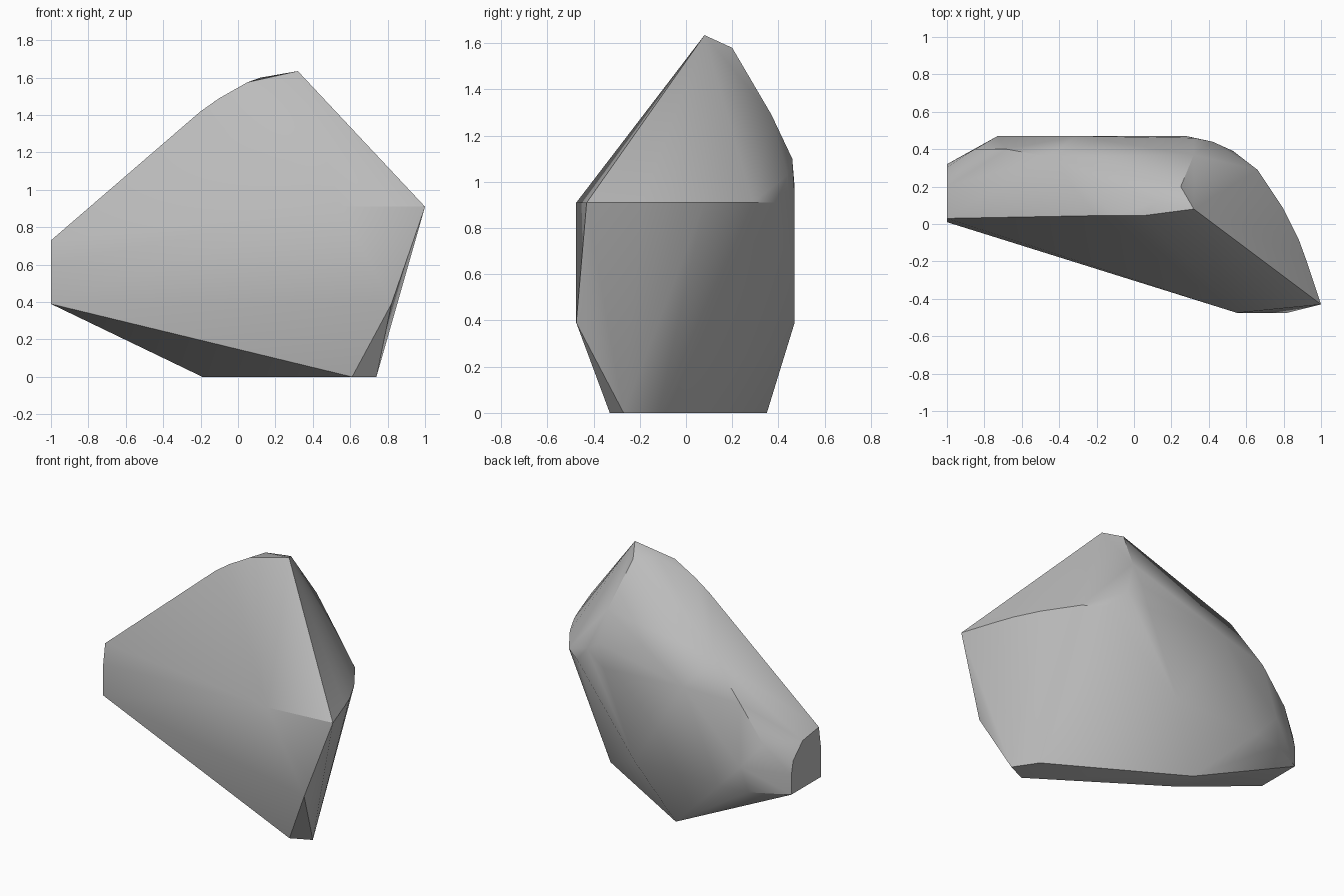
import bpy
import bmesh
from math import radians

default_cube = bpy.data.objects.get("Cube")
if default_cube:
    bpy.data.objects.remove(default_cube, do_unlink=True)


def make_material(name, colour):
    material = bpy.data.materials.new(name)
    material.use_nodes = True
    material.diffuse_color = colour
    shader = material.node_tree.nodes["Principled BSDF"]
    shader.inputs["Base Color"].default_value = colour
    shader.inputs["Roughness"].default_value = 1.0
    return material


def at_height(z, outline):
    """Corners of a level outline."""
    return [(x, y, z) for x, y in outline]


def at_side(x, outline):
    """Corners of an outline on a plane facing sideways."""
    return [(x, y, z) for y, z in outline]


def hull_object(name, corners, material, sharp_angle):
    """Wrap a faceted stone skin around the corner points."""
    bm = bmesh.new()
    for corner in corners:
        bm.verts.new(corner)
    result = bmesh.ops.convex_hull(bm, input=bm.verts[:])
    unused = {g for g in result["geom_interior"] + result["geom_unused"]
              if isinstance(g, bmesh.types.BMVert)}
    bmesh.ops.delete(bm, geom=list(unused), context="VERTS")
    bmesh.ops.recalc_face_normals(bm, faces=bm.faces[:])
    mesh = bpy.data.meshes.new(name)
    bm.to_mesh(mesh)
    bm.free()
    mesh.materials.append(material)
    stone = bpy.data.objects.new(name, mesh)
    bpy.context.scene.collection.objects.link(stone)
    bpy.ops.object.select_all(action="DESELECT")
    stone.select_set(True)
    bpy.context.view_layer.objects.active = stone
    bpy.ops.object.shade_smooth_by_angle(angle=radians(sharp_angle))
    return stone


# Flat footprint on the ground
base = at_height(0, [(.61, -.33), (.74, -.27), (.64, -.12),
                     (-.17, .35), (-.19, .2)])

# Lower belly corners
belly = at_height(.39, [(.82, -.475), (-.57, .47), (.05, .47), (-.77, .44)])

# Rim below the slanted right facet
rim = at_height(.91, [(.55, -.475), (1, -.43), (.92, -.19), (.88, -.08),
                      (.8, .08), (.66, .29), (.53, .39)])

# Cleaved left end
left_end = at_side(-1, [(.01, .39), (.01, .6), (.03, .73), (.2, .705),
                        (.3, .61), (.32, .52), (.32, .39)])

# Peak and top ridge
peak = at_side(.32, [(.08, 1.635), (.37, 1.29), (.46, 1.1)])
ridge = [(.25, .2, 1.58), (.12, .12, 1.6), (.05, .045, 1.575),
         (-.1, .045, 1.49), (-.2, .045, 1.42)]

# Rounded back shoulder and the edge of the back face beneath it
shoulder = [(-.46, .36, 1.165), (-.68, .4, .94), (-.85, .4, .715)]
back_edge = [(.42, .44, 1.03), (.28, .47, .95), (-.31, .47, .98),
             (-.73, .47, .56)]

stone_grey = make_material("stone grey", (.5, .5, .5, 1))
hull_object("boulder", base + belly + rim + left_end + peak + ridge
            + shoulder + back_edge, stone_grey, 32)
